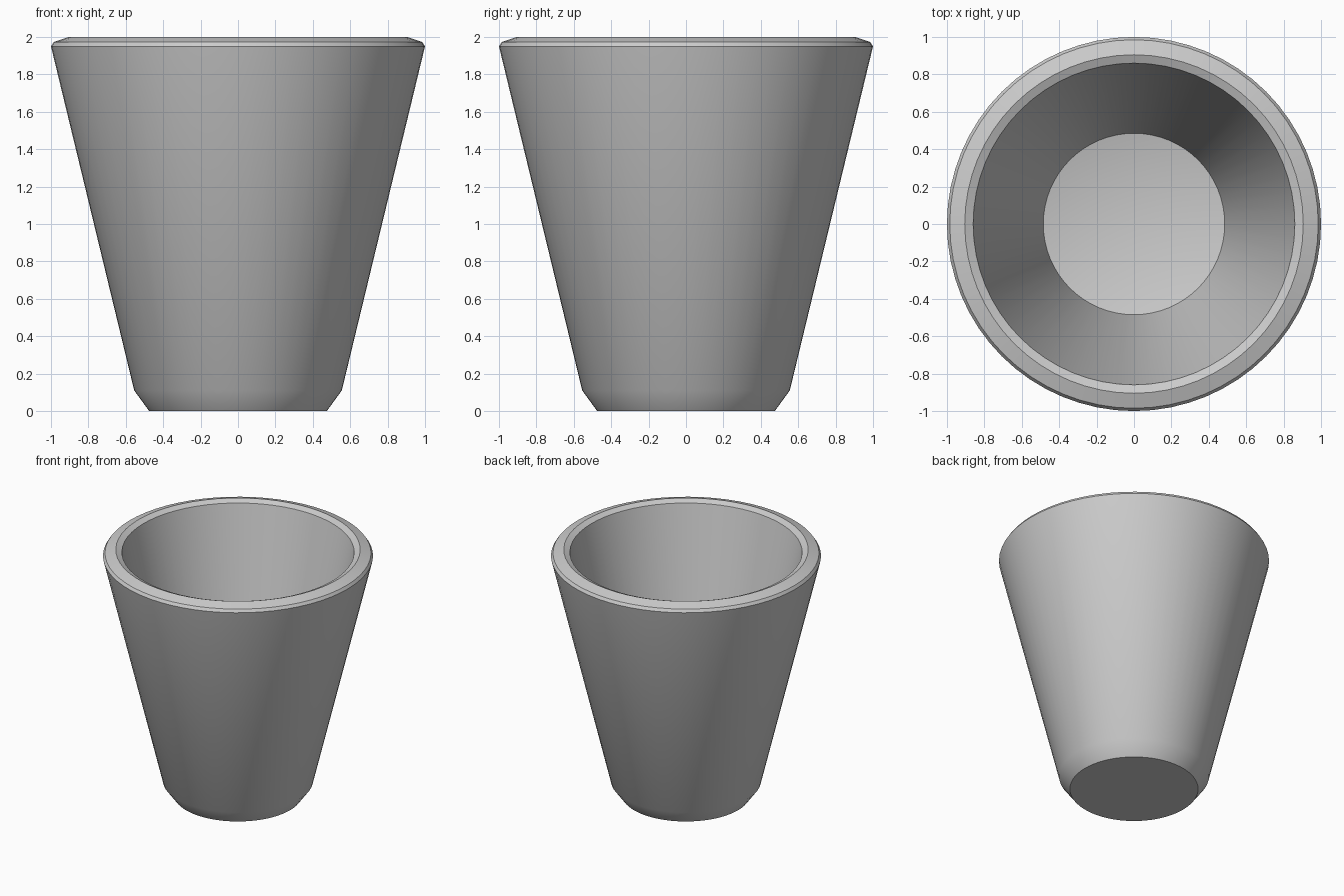
import bpy
import bmesh
import math

cube = bpy.data.objects.get("Cube")
if cube:
    bpy.data.objects.remove(cube, do_unlink=True)

# Plain grey clay
clay = bpy.data.materials.new("grey_clay")
clay.use_nodes = True
clay.diffuse_color = (0.6, 0.6, 0.6, 1)
clay.node_tree.nodes["Principled BSDF"].inputs["Base Color"].default_value = (0.6, 0.6, 0.6, 1)

# Half section as (radius, height), from the underside, over the rim, to the inner floor
SECTION = [
    (0, 0), (0.475, 0), (0.555, 0.11),     # base and chamfered foot
    (1.0, 1.95), (0.985, 1.973),           # outer wall and lip
    (0.905, 2.0), (0.86, 1.98),            # rim ridge and inner lip
    (0.485, 0.27), (0, 0.16),              # inner wall and dished floor
]


def lathe(name, section, material, steps=64):
    bm = bmesh.new()
    verts = [bm.verts.new((r, 0, z)) for r, z in section]
    edges = [bm.edges.new(pair) for pair in zip(verts, verts[1:])]
    bmesh.ops.spin(bm, geom=verts + edges, cent=(0, 0, 0), axis=(0, 0, 1),
                   angle=math.tau, steps=steps)
    bmesh.ops.remove_doubles(bm, verts=bm.verts, dist=0.0005)
    bmesh.ops.recalc_face_normals(bm, faces=bm.faces)
    mesh = bpy.data.meshes.new(name)
    bm.to_mesh(mesh)
    bm.free()
    mesh.materials.append(material)
    obj = bpy.data.objects.new(name, mesh)
    bpy.context.collection.objects.link(obj)
    return obj


pot = lathe("plant_pot", SECTION, clay)

# Smooth sides, crisp rim and floor edges
bpy.ops.object.select_all(action='DESELECT')
pot.select_set(True)
bpy.context.view_layer.objects.active = pot
bpy.ops.object.shade_smooth_by_angle(angle=math.radians(30))
